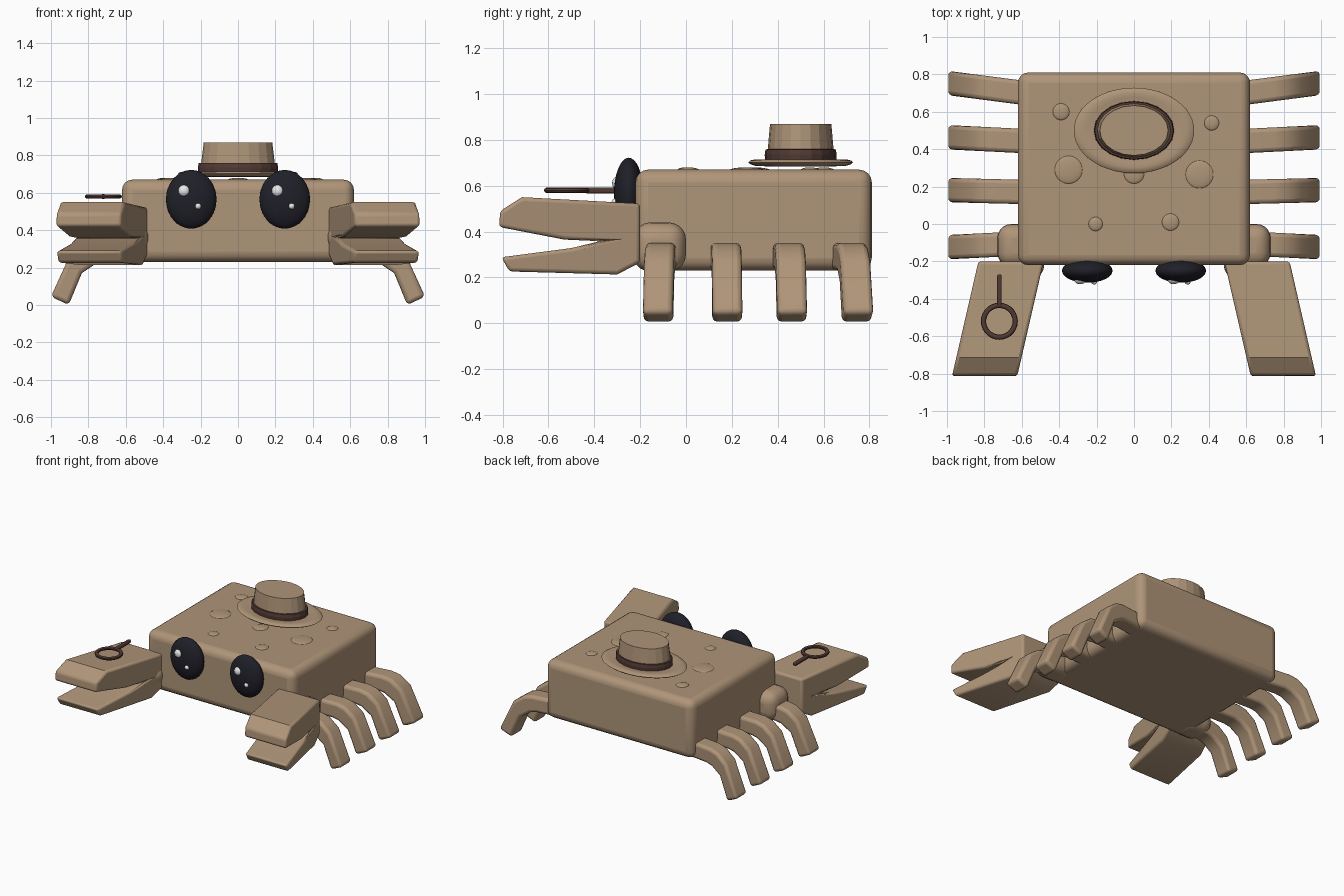
import bpy, bmesh, math
from mathutils import Vector

cube = bpy.data.objects.get("Cube")
if cube:
    bpy.data.objects.remove(cube, do_unlink=True)


def material(name, rgb):
    m = bpy.data.materials.new(name)
    m.use_nodes = True
    m.diffuse_color = (*rgb, 1)
    m.node_tree.nodes["Principled BSDF"].inputs["Base Color"].default_value = (*rgb, 1)
    return m


TAN = material("sandy_tan", (0.43, 0.30, 0.19))
BROWN = material("dark_brown", (0.085, 0.042, 0.034))
NAVY = material("eye_navy", (0.014, 0.014, 0.022))
WHITE = material("glint_white", (0.85, 0.85, 0.85))


def finish(name, bm, mat, bevel=0, segments=3, smooth=35):
    bmesh.ops.recalc_face_normals(bm, faces=bm.faces[:])
    me = bpy.data.meshes.new(name)
    bm.to_mesh(me)
    bm.free()
    me.materials.append(mat)
    ob = bpy.data.objects.new(name, me)
    bpy.context.collection.objects.link(ob)
    if bevel:
        mod = ob.modifiers.new("soft_edges", 'BEVEL')
        mod.width, mod.segments = bevel, segments
        mod.limit_method = 'ANGLE'
        mod.angle_limit = math.radians(50)
    if smooth:
        bpy.ops.object.select_all(action='DESELECT')
        ob.select_set(True)
        bpy.context.view_layer.objects.active = ob
        bpy.ops.object.shade_smooth_by_angle(angle=math.radians(smooth))
    return ob


def box(name, lo, hi, mat, bevel, segments=4):
    bm = bmesh.new()
    bmesh.ops.create_cube(bm, size=1)
    lo, hi = Vector(lo), Vector(hi)
    for v in bm.verts:
        v.co = (lo + hi) / 2 + v.co * (hi - lo)
    return finish(name, bm, mat, bevel, segments)


def ellipsoid(name, center, radii, mat):
    bm = bmesh.new()
    bmesh.ops.create_uvsphere(bm, u_segments=32, v_segments=16, radius=1)
    bmesh.ops.scale(bm, vec=radii, verts=bm.verts)
    bmesh.ops.translate(bm, vec=center, verts=bm.verts)
    return finish(name, bm, mat, smooth=60)


def prism(name, near, far, mat, bevel):
    """Solid between two matching outlines."""
    bm = bmesh.new()
    a = [bm.verts.new(p) for p in near]
    b = [bm.verts.new(p) for p in far]
    bm.faces.new(a)
    bm.faces.new(b)
    for i in range(len(a)):
        j = (i + 1) % len(a)
        bm.faces.new((a[i], a[j], b[j], b[i]))
    return finish(name, bm, mat, bevel)


def lathe(name, profile, center, mat, sides=32, squash=1, closed=False, smooth=35):
    """Spin (radius, height) points around z, with y squashed."""
    bm = bmesh.new()
    rings = []
    for r, z in profile:
        ring = []
        for k in range(sides):
            t = math.tau * k / sides
            ring.append(bm.verts.new((center[0] + r * math.cos(t),
                                      center[1] + squash * r * math.sin(t), center[2] + z)))
        rings.append(ring)
    pairs = list(zip(rings, rings[1:]))
    if closed:
        pairs.append((rings[-1], rings[0]))
    else:
        bm.faces.new(rings[0])
        bm.faces.new(rings[-1])
    for a, b in pairs:
        for k in range(sides):
            n = (k + 1) % sides
            bm.faces.new((a[k], a[n], b[n], b[k]))
    return finish(name, bm, mat, smooth=smooth)


# Body
box("body", (-0.62, -0.22, 0.23), (0.62, 0.81, 0.67), TAN, 0.055)

# Claw side outline (y, z) and leg front outline (x, z)
CLAW = [(-0.2, 0.522), (-0.715, 0.55), (-0.81, 0.49), (-0.815, 0.42), (-0.53, 0.365),
        (-0.375, 0.358), (-0.5, 0.328), (-0.805, 0.288), (-0.77, 0.226), (-0.3, 0.213),
        (-0.2, 0.265)]
LEG = [(0.5, 0.35), (0.75, 0.35), (0.815, 0.335), (0.895, 0.275), (1.0, 0.045),
       (0.905, 0.0), (0.835, 0.17), (0.76, 0.22), (0.71, 0.23), (0.5, 0.23)]
LEGS = {"front": (-0.105, -0.05), "front_middle": (0.172, 0.025),
        "back_middle": (0.445, 0.05), "back": (0.705, 0.13)}

for side, s in (("left", 1), ("right", -1)):
    # Arm, joint and claw
    xs = sorted((s * 0.5, s * 0.73))
    box(side + "_arm", (xs[0], -0.23, 0.225), (xs[1], 0.0, 0.44), TAN, 0.075, 5)
    ellipsoid(side + "_claw_joint", (s * 0.55, -0.215, 0.36), (0.07, 0.08, 0.08), TAN)
    outlines = [[(s * (x - 0.23 * (y + 0.2)), y, z) for y, z in CLAW] for x in (0.483, 0.832)]
    prism(side + "_claw", *outlines, TAN, 0.016)

    # Walking legs, fanned out slightly
    for place, (y0, fan) in LEGS.items():
        outlines = [[(s * x, y0 + w + fan * (x - 0.62), z) for x, z in LEG]
                    for w in (-0.065, 0.065)]
        prism(f"{side}_{place}_leg", *outlines, TAN, 0.022)

    # Eye with two glints
    ex = s * 0.25
    ellipsoid(side + "_eye", (ex, -0.25, 0.565), (0.135, 0.064, 0.157), NAVY)
    ellipsoid(side + "_large_glint", (ex - 0.038, -0.297, 0.61), (0.032, 0.025, 0.032), WHITE)
    ellipsoid(side + "_small_glint", (ex + 0.037, -0.308, 0.528), (0.016, 0.016, 0.016), WHITE)

# Low bumps on the back
BUMPS = [(-0.39, 0.6, 0.045), (0.415, 0.54, 0.04), (-0.35, 0.29, 0.075), (0.35, 0.265, 0.075),
         (0, 0.27, 0.055), (-0.205, 0, 0.038), (0.195, 0.01, 0.046)]
for i, (x, y, r) in enumerate(BUMPS):
    ellipsoid(f"shell_bump_{i + 1}", (x, y, 0.668), (r, r, 0.012), TAN)

# Hat
hat = (0, 0.5, 0)
lathe("hat_brim", [(0.2, 0.684), (0.28, 0.687), (0.31, 0.694), (0.322, 0.702), (0.31, 0.71),
                   (0.28, 0.715), (0.25, 0.712), (0.2, 0.708)], hat, TAN, 48, 0.71)
lathe("hat_crown", [(0.205, 0.69), (0.183, 0.87)], hat, TAN, 20, 0.73, smooth=0)
lathe("hat_band", [(0.19, 0.708), (0.213, 0.712), (0.215, 0.735), (0.21, 0.758), (0.19, 0.76)],
      hat, BROWN, 20, 0.73, smooth=0)

# Key lying over the right claw
loop = [(0.085 + 0.014 * math.cos(t), 0.012 * math.sin(t))
        for t in (math.tau * k / 10 for k in range(10))]
lathe("key_ring", loop, (-0.72, -0.52, 0.58), BROWN, 28, closed=True)
box("key_shaft", (-0.732, -0.44, 0.567), (-0.708, -0.27, 0.593), BROWN, 0.007, 2)
